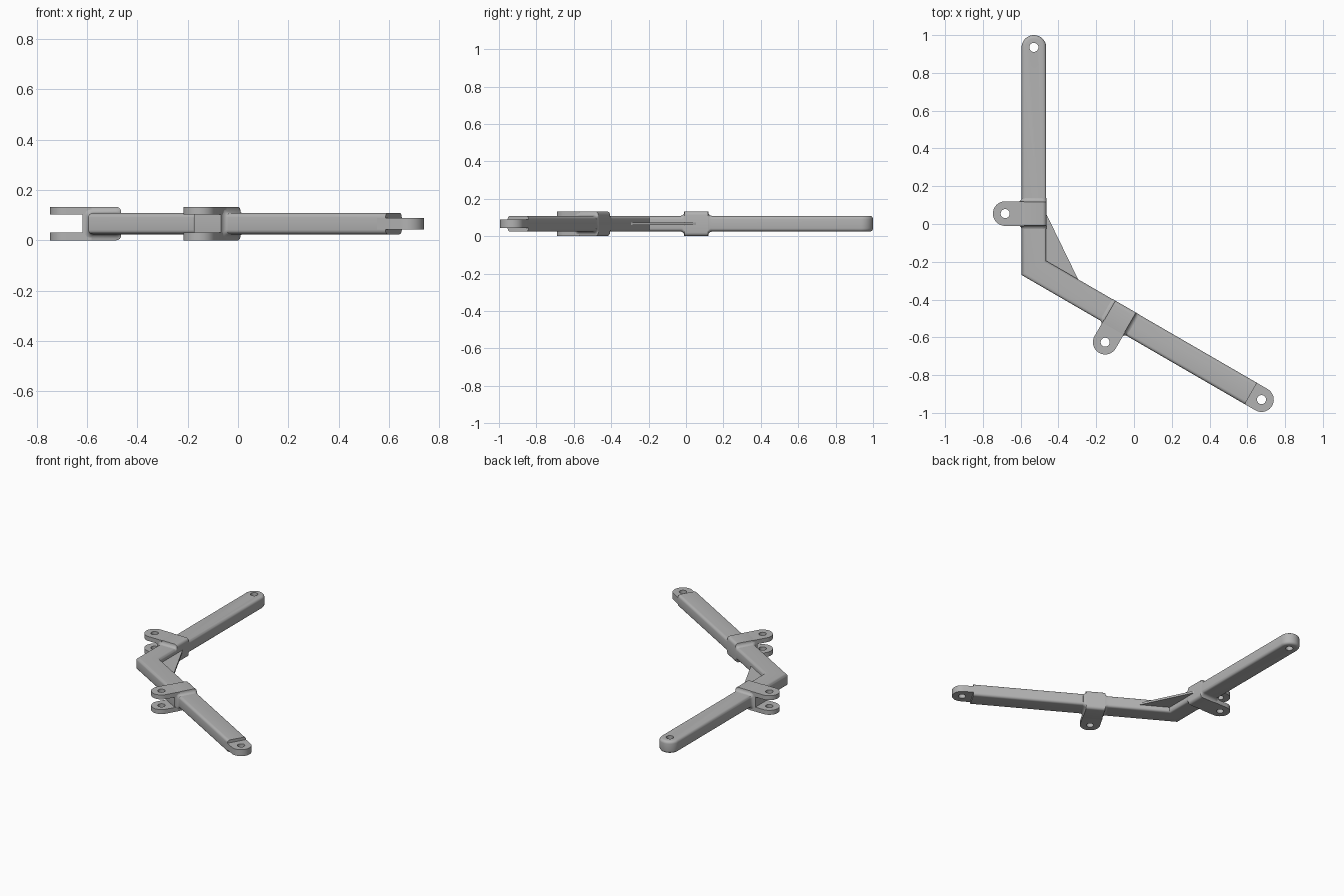
import bpy, bmesh
from math import sin, cos, pi, tan, radians
from mathutils import Vector, Matrix

cube = bpy.data.objects.get("Cube")
if cube:
    bpy.data.objects.remove(cube, do_unlink=True)

HALF = 0.065                   # half width of the bar and radius of its ends
LOW, HIGH = 0.024, 0.109       # bar underside and top
TOTAL = 0.133                  # height over the clevis plates
HOLE = 0.024
BEND = Vector((-0.53, -0.2325, 0))
REAR_HOLE = Vector((-0.53, 0.935, 0))
FRONT_HOLE = Vector((0.675, -0.93, 0))
SLOPE = radians(-30)
ALONG = Vector((cos(SLOPE), sin(SLOPE), 0))
ACROSS = Vector((-sin(SLOPE), cos(SLOPE), 0))

grey = bpy.data.materials.new("plain grey")
grey.use_nodes = True
grey.diffuse_color = (0.45, 0.45, 0.45, 1)
grey.node_tree.nodes["Principled BSDF"].inputs["Base Color"].default_value = grey.diffuse_color


def finish(bm, name, matrix=None):
    bmesh.ops.recalc_face_normals(bm, faces=bm.faces)
    mesh = bpy.data.meshes.new(name)
    bm.to_mesh(mesh)
    bm.free()
    if matrix:
        mesh.transform(matrix)
    mesh.materials.append(grey)
    obj = bpy.data.objects.new(name, mesh)
    bpy.context.collection.objects.link(obj)
    return obj


def activate(obj):
    bpy.ops.object.select_all(action='DESELECT')
    obj.select_set(True)
    bpy.context.view_layer.objects.active = obj


def smooth(obj):
    activate(obj)
    bpy.ops.object.shade_smooth_by_angle(angle=radians(40))


def prism(points, z0, z1):
    bm = bmesh.new()
    face = bm.faces.new([bm.verts.new((p[0], p[1], z0)) for p in points])
    out = bmesh.ops.extrude_face_region(bm, geom=[face])
    verts = [g for g in out["geom"] if isinstance(g, bmesh.types.BMVert)]
    bmesh.ops.translate(bm, verts=verts, vec=(0, 0, z1 - z0))
    return bm


def arc(cx, cy, r, start, end, steps):
    angles = [start + (end - start) * i / steps for i in range(steps + 1)]
    return [(cx + r * cos(a), cy + r * sin(a)) for a in angles]


def drill(obj, x, y):
    bm = prism(arc(x, y, HOLE, 0, 2 * pi, 24)[:-1], -0.1, 0.3)
    cutter = finish(bm, "hole_cutter")
    cutter.hide_render = True
    mod = obj.modifiers.new("hole", 'BOOLEAN')
    mod.operation, mod.solver, mod.object = 'DIFFERENCE', 'EXACT', cutter
    activate(obj)
    bpy.ops.object.modifier_apply(modifier=mod.name)
    bpy.data.objects.remove(cutter, do_unlink=True)


def lug(name, hole, angle, length, z0, z1):
    """Round-ended plate reaching from its hole along the angle."""
    outline = arc(0, 0, HALF, pi / 2, 3 * pi / 2, 20) + [(length, -HALF), (length, HALF)]
    place = Matrix.Translation(hole) @ Matrix.Rotation(angle, 4, 'Z')
    obj = finish(prism(outline, z0, z1), name, place)
    drill(obj, hole.x, hole.y)
    smooth(obj)


def collar(name, centre, angle):
    """Raised band around the bar, with a concave fillet at both sides."""
    def section(u, e):
        v0, v1, z0, z1, r = -HALF - e, HALF + 0.0005, LOW - e, HIGH + e, 0.02
        pts = []
        for i, (cv, cz) in enumerate([(v1 - r, z1 - r), (v0 + r, z1 - r),
                                      (v0 + r, z0 + r), (v1 - r, z0 + r)]):
            pts += arc(cv, cz, r, i * pi / 2, (i + 1) * pi / 2, 4)
        return [bm.verts.new((u, v, z)) for v, z in pts]

    bm = bmesh.new()
    flare = [(0.0625 + 0.02 * (1 - cos(a)), LOW * (1 - sin(a)))
             for a in [pi / 2 * i / 5 for i in range(6)]]
    rings = [section(-u, e) for u, e in reversed(flare)] + [section(u, e) for u, e in flare]
    for a, b in zip(rings, rings[1:]):
        for i in range(len(a)):
            j = (i + 1) % len(a)
            bm.faces.new((a[i], a[j], b[j], b[i]))
    bm.faces.new(rings[0])
    bm.faces.new(rings[-1])
    smooth(finish(bm, name, Matrix.Translation(centre) @ Matrix.Rotation(angle, 4, 'Z')))


# Bent bar: round rear end, mitred bend, square front end, rounded long edges
miter = HALF * tan(radians(30))
step = FRONT_HOLE - ALONG * HALF
outline = arc(REAR_HOLE.x, REAR_HOLE.y, HALF, 0, pi, 24)
outline += [(BEND.x - HALF, BEND.y - miter), (step - ACROSS * HALF)[:2],
            (step + ACROSS * HALF)[:2], (BEND.x + HALF, BEND.y + miter)]
bm = prism(outline, LOW, HIGH)
rims = []
for e in bm.edges:
    a, b = e.verts
    middle = (a.co + b.co) / 2
    if abs(a.co.z - b.co.z) < 1e-5 and (middle - step).dot(ALONG) < -0.001:
        rims.append(e)
bmesh.ops.bevel(bm, geom=rims, offset=0.018, segments=4, profile=0.5, affect='EDGES')
bar = finish(bm, "bent_bar")
drill(bar, REAR_HOLE.x, REAR_HOLE.y)
smooth(bar)

# Thin tongue on the front end
lug("front_tongue", FRONT_HOLE, SLOPE + pi, HALF + 0.04, 0.044, 0.089)

# Two clevises, each a collar with an upper and a lower plate
for side, centre, angle in (("rear", Vector((-0.53, 0.055, 0)), -pi / 2),
                            ("front", BEND + ALONG * 0.5235, SLOPE)):
    collar(side + "_clevis_collar", centre, angle)
    outward = Vector((sin(angle), -cos(angle), 0))
    hole = centre + outward * 0.152
    lug(side + "_clevis_lower_plate", hole, angle + pi / 2, 0.1, 0, 0.031)
    lug(side + "_clevis_upper_plate", hole, angle + pi / 2, 0.1, TOTAL - 0.031, TOTAL)

# Triangular web bracing the inside of the bend
inner = BEND + Vector((HALF, miter, 0))
web = [(inner.x - 0.02, inner.y - 0.02), (-0.29, -0.305), (inner.x, 0.055), (inner.x - 0.02, 0.055)]
finish(prism(web, 0.059, 0.074), "bend_web")
